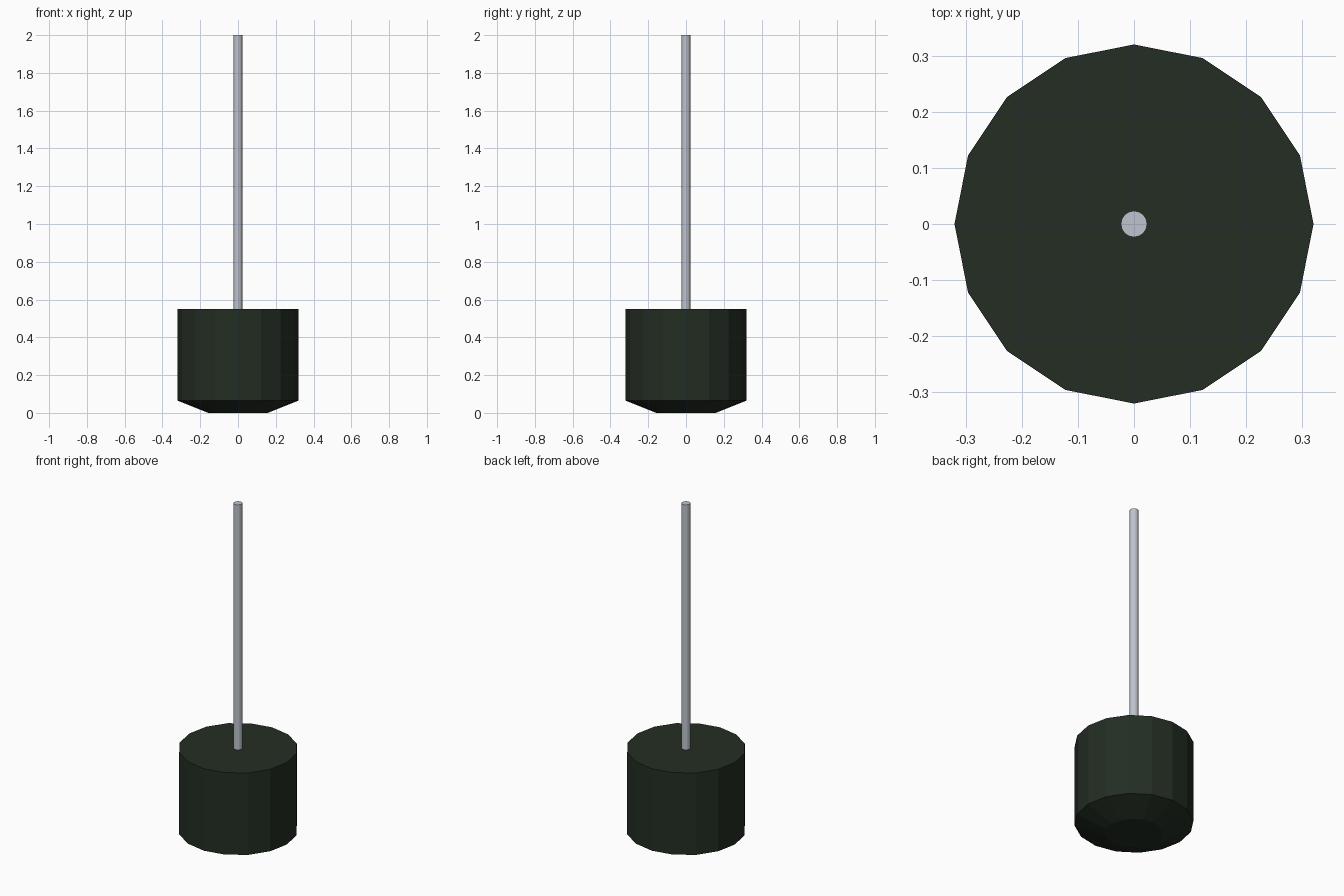
import bpy, bmesh, math

if "Cube" in bpy.data.objects:
    bpy.data.objects.remove(bpy.data.objects["Cube"])

def material(name, rgb):
    m = bpy.data.materials.new(name)
    m.diffuse_color = (*rgb, 1)
    m.use_nodes = True
    m.node_tree.nodes["Principled BSDF"].inputs["Base Color"].default_value = m.diffuse_color
    return m

def lathe(name, profile, sides, mat, turn=0.0):
    """Closed solid from (radius, z) rings listed bottom to top."""
    bm = bmesh.new()
    rings = []
    for r, z in profile:
        rings.append([bm.verts.new((r * math.cos(turn + math.tau * i / sides),
                                    r * math.sin(turn + math.tau * i / sides), z))
                      for i in range(sides)])
    for a, b in zip(rings, rings[1:]):
        for i in range(sides):
            j = (i + 1) % sides
            bm.faces.new((a[i], a[j], b[j], b[i]))
    bm.faces.new(rings[0][::-1])
    bm.faces.new(rings[-1])
    me = bpy.data.meshes.new(name)
    bm.to_mesh(me)
    bm.free()
    me.materials.append(mat)
    ob = bpy.data.objects.new(name, me)
    bpy.context.collection.objects.link(ob)
    return ob

dark_green = material("dark green", (0.017, 0.027, 0.017))
steel = material("light steel", (0.52, 0.55, 0.61))

# faceted weight with a tapered underside
lathe("weight_body", [(0.157, 0.0), (0.32, 0.065), (0.32, 0.55)], 16, dark_green)

# thin upright rod
lathe("rod", [(0.0235, 0.545), (0.0235, 2.0)], 16, steel)
